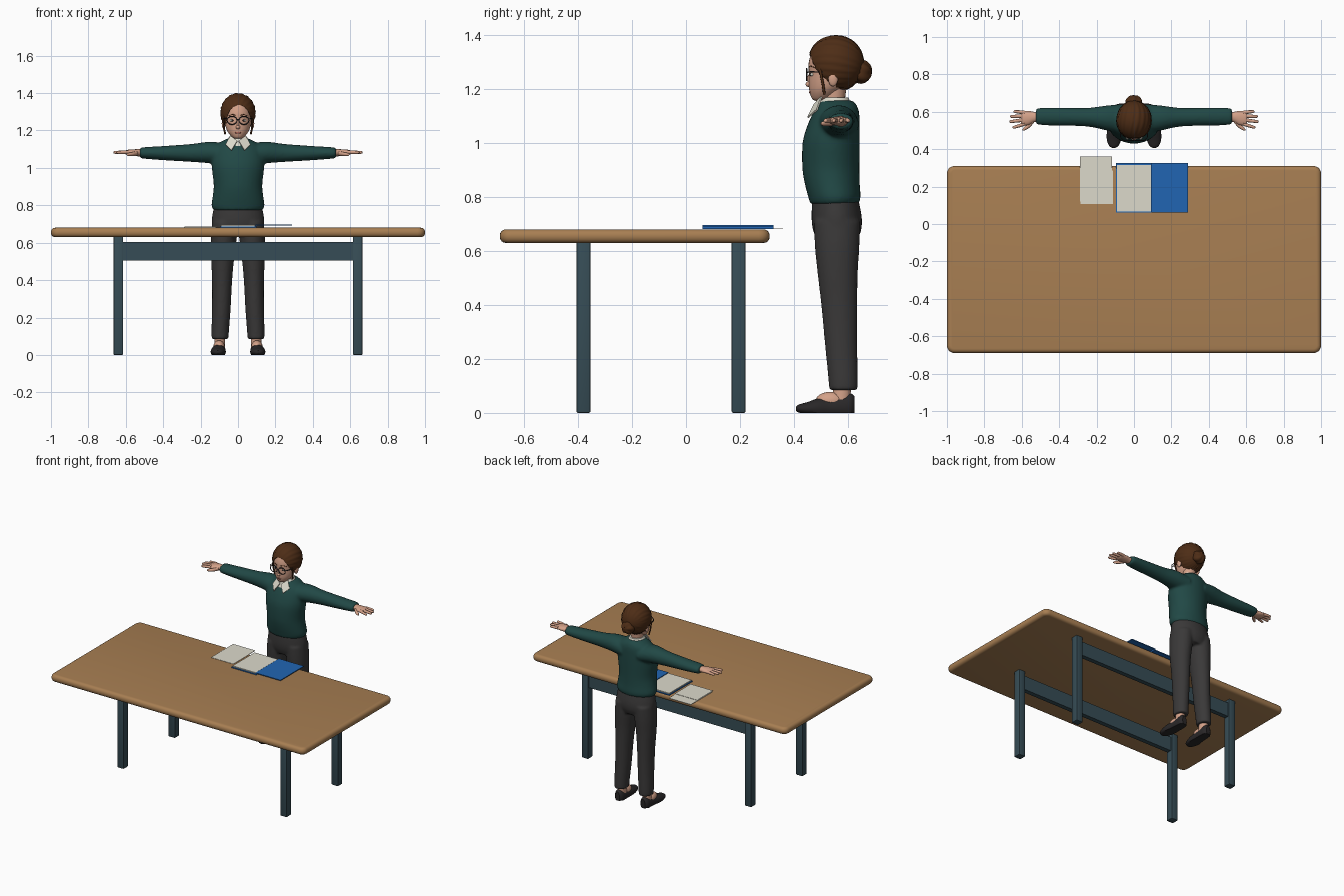
import bpy, bmesh, math
from mathutils import Matrix, Vector

old = bpy.data.objects.get("Cube")
if old:
    bpy.data.objects.remove(old, do_unlink=True)


def material(name, r, g, b):
    m = bpy.data.materials.new(name)
    m.use_nodes = True
    m.diffuse_color = (r, g, b, 1)
    bsdf = next(n for n in m.node_tree.nodes if n.type == "BSDF_PRINCIPLED")
    bsdf.inputs["Base Color"].default_value = (r, g, b, 1)
    bsdf.inputs["Roughness"].default_value = 0.7
    return m


WOOD = material("warm wood", 0.39, 0.21, 0.085)
SLATE = material("slate metal", 0.037, 0.073, 0.092)
BLUE = material("folder blue", 0.015, 0.13, 0.45)
PAPER = material("paper white", 0.72, 0.7, 0.6)
SKIN = material("skin", 0.66, 0.36, 0.25)
GREEN = material("sweater green", 0.015, 0.065, 0.06)
HAIR = material("brown hair", 0.075, 0.026, 0.008)
CLOTH = material("charcoal cloth", 0.042, 0.04, 0.04)
DARK = material("dark leather", 0.022, 0.02, 0.021)
LIP = material("lip rose", 0.42, 0.13, 0.1)
SIDES = (1, -1)


def finish(name, bm, mat, angle=40):
    bmesh.ops.recalc_face_normals(bm, faces=bm.faces)
    me = bpy.data.meshes.new(name)
    bm.to_mesh(me)
    bm.free()
    me.materials.append(mat)
    ob = bpy.data.objects.new(name, me)
    bpy.context.collection.objects.link(ob)
    bpy.ops.object.select_all(action="DESELECT")
    ob.select_set(True)
    bpy.context.view_layer.objects.active = ob
    if angle:
        bpy.ops.object.shade_smooth_by_angle(angle=math.radians(angle))
    return ob


def box(bm, x, y, z):
    mid = Vector([(a + b) / 2 for a, b in (x, y, z)])
    size = [b - a for a, b in (x, y, z)]
    m = Matrix.Translation(mid) @ Matrix.Diagonal((*size, 1))
    return bmesh.ops.create_cube(bm, size=1, matrix=m)["verts"]


def ball(bm, centre, radii, seg=20):
    m = Matrix.Translation(centre) @ Matrix.Diagonal((*radii, 1))
    return bmesh.ops.create_uvsphere(bm, u_segments=seg, v_segments=seg // 2 + 2, radius=1, matrix=m)["verts"]


def loft(bm, axis, secs, side=1, n=24, steps=4):
    """Smooth skin through sections (t, c1, c2, r1, r2) set along an axis."""
    secs = [Vector(s) for s in secs]
    rows = []
    for i in range(len(secs) - 1):
        p0, p1, p2, p3 = (secs[min(max(i + k, 0), len(secs) - 1)] for k in (-1, 0, 1, 2))
        for k in range(steps):
            u = k / steps
            rows.append(p1 + (p2 - p0) * (u / 2) + (2 * p0 - 5 * p1 + 4 * p2 - p3) * (u * u / 2)
                        + (3 * p1 - p0 - 3 * p2 + p3) * (u ** 3 / 2))
    rows.append(secs[-1])
    rings = []
    for t, c1, c2, r1, r2 in rows:
        ring = []
        for k in range(n):
            a = math.tau * k / n
            p = [c1 + r1 * math.cos(a), c2 + r2 * math.sin(a)]
            p.insert("xyz".index(axis), t)
            ring.append(bm.verts.new((p[0] * side, p[1], p[2])))
        rings.append(ring)
    for a, b in zip(rings, rings[1:]):
        for k in range(n):
            bm.faces.new((a[k], a[k - 1], b[k - 1], b[k]))
    bm.faces.new(rings[0])
    bm.faces.new(rings[-1])


def tube(name, paths, radius, mat, cyclic=False):
    cu = bpy.data.curves.new(name, "CURVE")
    cu.dimensions = "3D"
    cu.bevel_depth, cu.bevel_resolution, cu.use_fill_caps = radius, 2, True
    for pts in paths:
        sp = cu.splines.new("POLY")
        sp.points.add(len(pts) - 1)
        for p, co in zip(sp.points, pts):
            p.co = (*co, 1)
        sp.use_cyclic_u = cyclic
    cu.materials.append(mat)
    bpy.context.collection.objects.link(bpy.data.objects.new(name, cu))


def fuse(ob, voxel):
    """Merge overlapping lofts into one soft skin."""
    r = ob.modifiers.new("fuse", "REMESH")
    r.mode, r.voxel_size, r.use_smooth_shade = "VOXEL", voxel, True
    s = ob.modifiers.new("soften", "SMOOTH")
    s.factor, s.iterations = 0.5, 5


# Table: rounded slab, four posts, two long rails
bm = bmesh.new()
box(bm, (-1, 1), (-0.69, 0.31), (0.63, 0.68))
upright = [e for e in bm.edges if abs(e.verts[0].co.z - e.verts[1].co.z) > 0.01]
bmesh.ops.bevel(bm, geom=upright, offset=0.04, segments=5, affect="EDGES", profile=0.5)
rim = [e for e in bm.edges if abs(e.verts[0].co.z - e.verts[1].co.z) < 0.01]
bmesh.ops.bevel(bm, geom=rim, offset=0.022, segments=4, affect="EDGES", profile=0.5)
finish("table_top", bm, WOOD, 30)

bm = bmesh.new()
for y in (-0.38, 0.195):
    for s in SIDES:
        box(bm, (s * 0.64 - 0.026, s * 0.64 + 0.026), (y - 0.026, y + 0.026), (0, 0.635))
bmesh.ops.bevel(bm, geom=bm.edges[:], offset=0.006, segments=2, affect="EDGES", profile=0.5)
finish("table_legs", bm, SLATE, 30)
bm = bmesh.new()
for y in (-0.38, 0.195):
    box(bm, (-0.62, 0.62), (y - 0.016, y + 0.016), (0.505, 0.605))
finish("table_rails", bm, SLATE, 0)

# Open folder and loose sheets
bm = bmesh.new()
box(bm, (-0.095, 0.1), (0.062, 0.325), (0.681, 0.687))
box(bm, (0.094, 0.1), (0.062, 0.325), (0.681, 0.696))
box(bm, (0.094, 0.29), (0.062, 0.325), (0.691, 0.696))
finish("folder_cover", bm, BLUE, 0)
bm = bmesh.new()
box(bm, (-0.09, 0.091), (0.068, 0.316), (0.687, 0.694))
finish("folder_pages", bm, PAPER, 0)
bm = bmesh.new()
box(bm, (-0.29, -0.117), (0.12, 0.36), (0.681, 0.684))
box(bm, (-0.287, -0.112), (0.108, 0.285), (0.684, 0.686))
finish("loose_sheets", bm, PAPER, 0)

# Sweater: torso and both sleeves
bm = bmesh.new()
loft(bm, "z", [(0.775, 0, 0.55, 0.132, 0.09), (0.8, 0, 0.55, 0.142, 0.097), (0.85, 0, 0.542, 0.135, 0.102),
               (0.91, 0, 0.537, 0.13, 0.106), (1, 0, 0.538, 0.14, 0.106), (1.06, 0, 0.546, 0.14, 0.098),
               (1.11, 0, 0.556, 0.128, 0.086), (1.14, 0, 0.56, 0.09, 0.073), (1.158, 0, 0.556, 0.055, 0.06)], n=32)
for s in SIDES:
    loft(bm, "x", [(0.06, 0.562, 1.07, 0.08, 0.06), (0.15, 0.567, 1.082, 0.066, 0.058),
                   (0.25, 0.571, 1.08, 0.05, 0.048), (0.4, 0.574, 1.079, 0.048, 0.038),
                   (0.5, 0.575, 1.08, 0.046, 0.031), (0.525, 0.575, 1.08, 0.038, 0.027)], s)
fuse(finish("sweater", bm, GREEN), 0.008)

# Trousers: hips and both legs
bm = bmesh.new()
loft(bm, "z", [(0.64, 0, 0.56, 0.12, 0.075), (0.68, 0, 0.56, 0.138, 0.09),
               (0.73, 0, 0.558, 0.14, 0.093), (0.81, 0, 0.552, 0.125, 0.083)], n=32)
for s in SIDES:
    loft(bm, "z", [(0.085, 0.096, 0.583, 0.045, 0.053), (0.13, 0.095, 0.582, 0.047, 0.055),
                   (0.25, 0.089, 0.575, 0.05, 0.06), (0.4, 0.085, 0.568, 0.054, 0.067),
                   (0.52, 0.082, 0.562, 0.062, 0.075), (0.62, 0.076, 0.56, 0.069, 0.083),
                   (0.71, 0.07, 0.56, 0.069, 0.085)], s)
fuse(finish("trousers", bm, CLOTH), 0.008)

# Shoes with bare insteps
bm = bmesh.new()
for s in SIDES:
    loft(bm, "y", [(0.407, 0.108, 0.016, 0.008, 0.007), (0.418, 0.108, 0.016, 0.025, 0.015),
                   (0.45, 0.107, 0.016, 0.038, 0.024), (0.49, 0.105, 0.018, 0.04, 0.036),
                   (0.53, 0.102, 0.018, 0.036, 0.038), (0.58, 0.1, 0.02, 0.034, 0.046),
                   (0.61, 0.1, 0.024, 0.03, 0.048), (0.625, 0.1, 0.026, 0.016, 0.035)], s)
for v in bm.verts:
    v.co.z = max(v.co.z, 0)
finish("shoes", bm, DARK)
bm = bmesh.new()
for s in SIDES:
    ball(bm, (s * 0.101, 0.535, 0.044), (0.031, 0.055, 0.034))
    loft(bm, "z", [(0.04, 0.098, 0.575, 0.028, 0.034), (0.11, 0.097, 0.58, 0.028, 0.032)], s)
finish("ankles", bm, SKIN)

# Hands: palm, four fingers fanned out, thumb pointing forwards
bm = bmesh.new()
for s in SIDES:
    loft(bm, "x", [(0.51, 0.574, 1.08, 0.026, 0.02), (0.535, 0.572, 1.081, 0.028, 0.019),
                   (0.565, 0.567, 1.082, 0.038, 0.017), (0.595, 0.566, 1.083, 0.037, 0.013),
                   (0.605, 0.566, 1.083, 0.03, 0.008)], s)
    for y0, tip_x, tip_y in ((0.535, 0.65, 0.518), (0.557, 0.667, 0.548), (0.577, 0.663, 0.575), (0.596, 0.645, 0.601)):
        loft(bm, "x", [(0.585, y0, 1.084, 0.0105, 0.0105), (tip_x - 0.012, tip_y, 1.083, 0.008, 0.008),
                       (tip_x - 0.003, tip_y, 1.082, 0.005, 0.005), (tip_x, tip_y, 1.082, 0.001, 0.001)], s, 10, 3)
    loft(bm, "x", [(0.535, 0.556, 1.079, 0.014, 0.013), (0.56, 0.529, 1.074, 0.015, 0.011),
                   (0.588, 0.508, 1.072, 0.009, 0.008), (0.597, 0.503, 1.072, 0.001, 0.001)], s, 12, 3)
finish("hands", bm, SKIN, 60)

# Head, neck, ears and nose
bm = bmesh.new()
loft(bm, "z", [(1.1, 0, 0.555, 0.046, 0.045), (1.15, 0, 0.548, 0.04, 0.041), (1.23, 0, 0.55, 0.045, 0.048)])
loft(bm, "z", [(1.156, 0, 0.495, 0.012, 0.012), (1.163, 0, 0.5, 0.03, 0.032), (1.19, 0, 0.513, 0.053, 0.055),
               (1.22, 0, 0.528, 0.066, 0.073), (1.26, 0, 0.538, 0.072, 0.083), (1.3, 0, 0.543, 0.074, 0.088),
               (1.35, 0, 0.55, 0.062, 0.078), (1.375, 0, 0.55, 0.035, 0.045)], n=32)
ball(bm, (0, 0.457, 1.218), (0.012, 0.014, 0.011))
ball(bm, (0, 0.463, 1.235), (0.008, 0.014, 0.024))
for s in SIDES:
    ball(bm, (s * 0.077, 0.545, 1.238), (0.01, 0.018, 0.028))
finish("head", bm, SKIN, 60)

# Facial features
bm = bmesh.new()
ball(bm, (0, 0.463, 1.189), (0.018, 0.007, 0.006))
finish("lips", bm, LIP)
bm = bmesh.new()
for s in SIDES:
    ball(bm, (s * 0.03, 0.468, 1.254), (0.013, 0.008, 0.007))
finish("eyes", bm, PAPER)
bm = bmesh.new()
for s in SIDES:
    ball(bm, (s * 0.03, 0.462, 1.254), (0.006, 0.004, 0.006), 12)
finish("pupils", bm, DARK)
tube("eyebrows", [[(s * 0.014, 0.456, 1.281), (s * 0.03, 0.463, 1.286), (s * 0.048, 0.477, 1.28)] for s in SIDES], 0.003, HAIR)

# Spectacles
rims = [[(s * 0.032 + 0.026 * math.cos(a * math.tau / 24), 0.447, 1.254 + 0.022 * math.sin(a * math.tau / 24))
         for a in range(24)] for s in SIDES]
tube("spectacle_rims", rims, 0.0026, DARK, True)
arms = [[(s * 0.057, 0.447, 1.262), (s * 0.071, 0.463, 1.264), (s * 0.08, 0.55, 1.262)] for s in SIDES]
tube("spectacle_arms", arms + [[(-0.007, 0.447, 1.259), (0.007, 0.447, 1.259)]], 0.0024, DARK)

# Hair cap with combed ridges, opened around the face
bm = bmesh.new()
for v in ball(bm, (0, 0.555, 1.295), (0.094, 0.105, 0.104), 72):
    d = v.co - Vector((0, 0.555, 1.295))
    swirl = math.sin(26 * math.atan2(d.z + 0.03, d.x + 0.02) + 30 * d.y)
    v.co += d * 0.018 * swirl * min(1, Vector((d.x, d.z)).length / 0.07)
hair = finish("hair", bm, HAIR, 50)
bm = bmesh.new()
loft(bm, "y", [(0.3, 0.004, 1.236, 0.066, 0.1), (0.53, 0.004, 1.236, 0.066, 0.1)], n=40)
cutter = finish("face_opening", bm, HAIR)
cutter.hide_render = True
mod = hair.modifiers.new("open_face", "BOOLEAN")
mod.operation, mod.object, mod.solver = "DIFFERENCE", cutter, "EXACT"
bpy.context.view_layer.objects.active = hair
bpy.ops.object.modifier_apply(modifier=mod.name)
bpy.data.objects.remove(cutter, do_unlink=True)

bm = bmesh.new()
for v in ball(bm, (0, 0.65, 1.264), (0.044, 0.038, 0.043), 40):
    d = v.co - Vector((0, 0.65, 1.264))
    v.co += d * 0.06 * math.sin(5 * math.atan2(d.z, d.x) + 110 * d.length + 60 * d.y)
finish("hair_bun", bm, HAIR, 60)
locks = [[(s * 0.066, 0.492, 1.3), (s * 0.077, 0.5, 1.255), (s * 0.076, 0.508, 1.215), (s * 0.068, 0.513, 1.18)] for s in SIDES]
tube("side_locks", locks, 0.005, HAIR)

# Shirt collar: folded band and two pointed flaps
bm = bmesh.new()
loft(bm, "z", [(1.118, 0, 0.55, 0.074, 0.076), (1.145, 0, 0.55, 0.06, 0.063), (1.168, 0, 0.553, 0.046, 0.049)], n=32)
finish("collar_band", bm, PAPER, 50)
bm = bmesh.new()
for s in SIDES:
    bm.faces.new([bm.verts.new((s * x, y, z)) for x, y, z in (
        (0.003, 0.478, 1.142), (0.04, 0.505, 1.17), (0.065, 0.488, 1.122), (0.034, 0.454, 1.092))])
flaps = finish("collar_flaps", bm, PAPER, 0)
flaps.modifiers.new("thickness", "SOLIDIFY").thickness = 0.006
